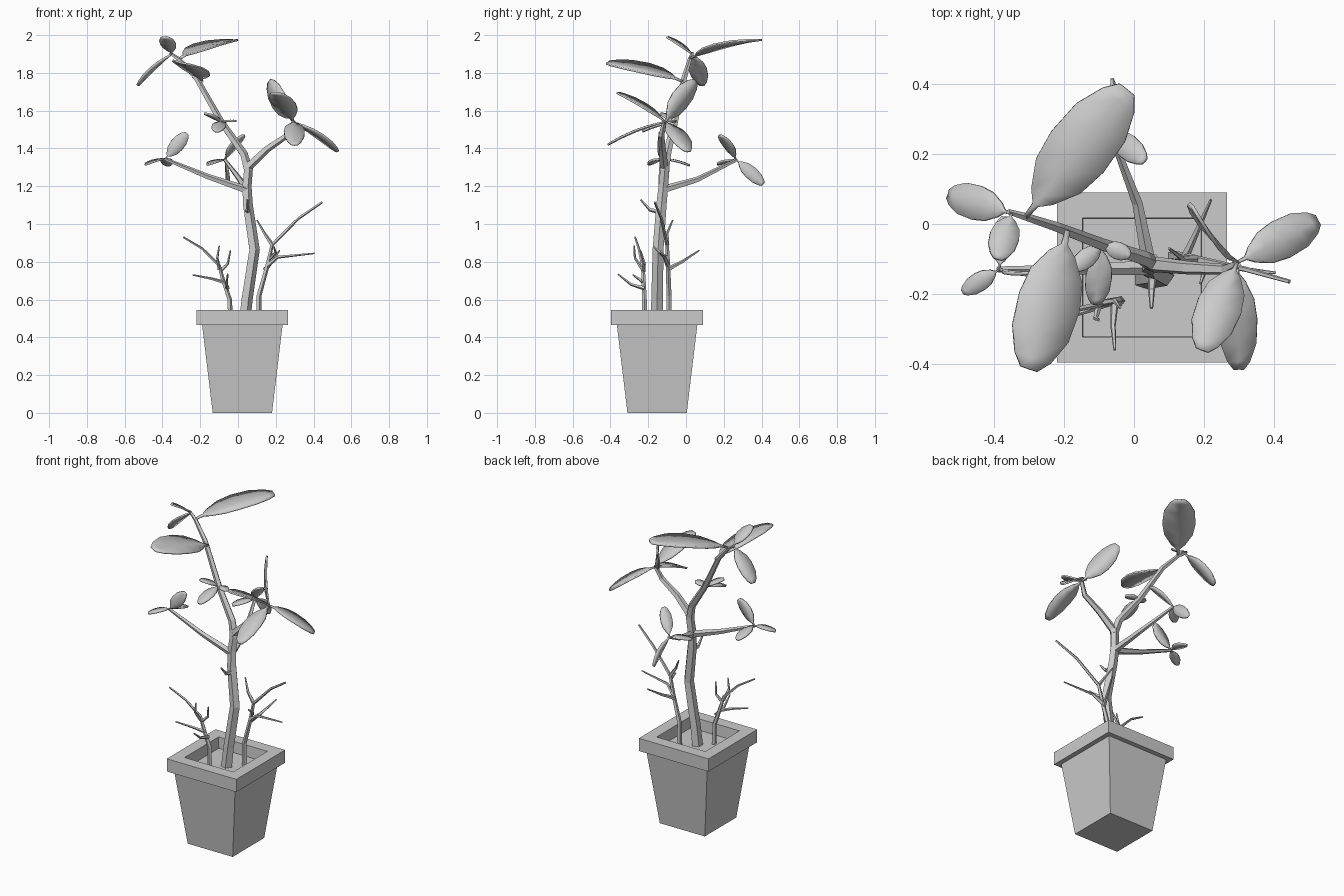
import bpy, bmesh, math
from mathutils import Vector

if "Cube" in bpy.data.objects:
    bpy.data.objects.remove(bpy.data.objects["Cube"])

grey = bpy.data.materials.new("pale_grey")
grey.diffuse_color = (0.6, 0.6, 0.6, 1)
grey.use_nodes = True
grey.node_tree.nodes["Principled BSDF"].inputs["Base Color"].default_value = grey.diffuse_color


def finish(name, bm):
    bmesh.ops.recalc_face_normals(bm, faces=bm.faces)
    me = bpy.data.meshes.new(name)
    bm.to_mesh(me)
    bm.free()
    me.materials.append(grey)
    ob = bpy.data.objects.new(name, me)
    bpy.context.collection.objects.link(ob)
    return ob


def loft(name, rings):
    """Skin closed rings of equal count, capping both ends."""
    bm = bmesh.new()
    vs = [[bm.verts.new(p) for p in r] for r in rings]
    n = len(vs[0])
    for a, b in zip(vs, vs[1:]):
        for i in range(n):
            j = (i + 1) % n
            bm.faces.new((a[i], a[j], b[j], b[i]))
    bm.faces.new(vs[0][::-1])
    bm.faces.new(vs[-1])
    return finish(name, bm)


def tube(name, pts, r0, r1, sides=5):
    """Faceted tapering branch along a path."""
    P = [Vector(p) for p in pts]
    rings = []
    d0 = (P[-1] - P[0]).normalized()
    ref = Vector((0, 1, 0)) if abs(d0.y) < 0.7 else Vector((1, 0, 0))
    for i, p in enumerate(P):
        d = (P[min(i + 1, len(P) - 1)] - P[max(i - 1, 0)]).normalized()
        u = d.cross(ref).normalized()
        v = d.cross(u)
        r = r0 + (r1 - r0) * i / (len(P) - 1)
        rings.append([p + r * (math.cos(a) * u + math.sin(a) * v)
                      for a in [2 * math.pi * (k + 0.5) / sides for k in range(sides)]])
    return loft(name, rings)


LEAF = [(0, .07), (.1, .1), (.17, .42), (.33, .85), (.52, 1), (.75, .93), (.92, .6), (1, .28)]


def leaf(name, base, tip, width, up=(0, 0, 1)):
    """Blunt oval leaf, gently arched and folded along the midrib."""
    b, t = Vector(base), Vector(tip)
    d = t - b
    side = d.cross(Vector(up)).normalized()
    n = side.cross(d).normalized()
    bm = bmesh.new()
    rows = []
    for s, w in LEAF:
        c = b + d * s + n * (0.2 * s * (1 - s) * d.length)
        h = side * (w * width / 2)
        rows.append([bm.verts.new(q) for q in (c - h, c - n * 0.05 * w * width, c + h)])
    for p, q in zip(rows, rows[1:]):
        for i in range(2):
            bm.faces.new((p[i], p[i + 1], q[i + 1], q[i]))
    ob = finish(name, bm)
    m = ob.modifiers.new("thickness", 'SOLIDIFY')
    m.thickness = 0.01
    m.offset = 0
    bpy.ops.object.select_all(action='DESELECT')
    ob.select_set(True)
    bpy.context.view_layer.objects.active = ob
    bpy.ops.object.shade_smooth_by_angle(angle=math.radians(35))


# square tapered pot with rim and soil floor
CX, CY = 0.023, -0.153
loft("pot", [[(CX + h * sx, CY + h * sy, z) for sx, sy in ((-1, -1), (1, -1), (1, 1), (-1, 1))]
             for h, z in ((.157, 0), (.213, .465), (.243, .465), (.243, .545), (.17, .545), (.167, .475))])

# trunk and main branches
fork = (.055, -.11, 1.31)
tube("trunk", [(.03, -.155, .46), (.045, -.153, .6), (.085, -.148, .865), (.05, -.13, 1.1),
               (.045, -.12, 1.2), fork], .034, .025)
tube("upper_left_branch", [(.055, -.115, 1.28), (.03, -.1, 1.37), (-.09, -.06, 1.54),
                           (-.22, -.01, 1.77), (-.31, .02, 1.87), (-.36, .035, 1.905)], .026, .008)
tube("right_branch", [(.05, -.115, 1.3), (.15, -.125, 1.395), (.26, -.13, 1.47), (.295, -.115, 1.545)], .024, .012)
tube("left_branch", [(.045, -.125, 1.18), (-.16, -.13, 1.25), (-.39, -.13, 1.345)], .022, .009)
tube("back_branch", [(.045, -.125, 1.18), (.01, .06, 1.235), (-.07, .27, 1.34)], .022, .009)
tube("trunk_stub", [(.055, -.13, 1.065), (.05, -.19, 1.075), (.05, -.24, 1.13)], .015, .005)

# right small stem with twigs
tube("right_stem", [(.11, -.09, .46), (.11, -.09, .62), (.155, -.095, .78), (.18, -.1, .89),
                    (.32, -.13, 1.03), (.445, -.165, 1.115)], .016, .006)
tube("right_stem_twig", [(.18, -.1, .89), (.14, -.1, .95), (.1, -.07, 1.02)], .012, .004)
tube("right_stem_twig", [(.155, -.095, .78), (.21, -.115, .825), (.405, -.14, .845)], .013, .004)
tube("right_stem_twig", [(.145, -.095, .76), (.18, -.02, .80), (.22, .07, .86)], .013, .004)
tube("right_stem_twig", [(.17, -.1, .82), (.2, -.14, .85), (.19, -.17, .88)], .011, .004)

# left small stem with twigs
tube("left_stem", [(-.04, -.22, .46), (-.045, -.22, .6), (-.085, -.225, .72), (-.1, -.23, .78),
                   (-.19, -.25, .87), (-.29, -.27, .93)], .015, .005)
tube("left_stem_twig", [(-.095, -.225, .75), (-.055, -.22, .79), (-.04, -.24, .86)], .011, .004)
tube("left_stem_twig", [(-.07, -.225, .69), (-.14, -.25, .71), (-.24, -.28, .73)], .011, .004)
tube("left_stem_twig", [(-.055, -.22, .66), (-.06, -.29, .68), (-.055, -.36, .735)], .012, .004)
tube("left_stem_twig", [(-.1, -.23, .76), (-.11, -.27, .82), (-.1, -.275, .885)], .01, .004)

# leaf clusters: node, then (tip, width, facing direction)
Z = (0, 0, 1)
clusters = {
    "crown_leaf": ((-.35, .03, 1.9), [
        ((-.53, .085, 1.735), .10, Z),
        ((-.39, -.10, 1.99), .085, Z)]),
    "large_back_leaf": ((-.31, .02, 1.875), [((-.02, .385, 1.975), .19, Z)]),
    "large_front_leaf": ((-.19, -.02, 1.755), [((-.30, -.415, 1.855), .185, (.25, 0, 1))]),
    "middle_leaf": ((-.09, -.06, 1.54), [
        ((-.11, -.23, 1.49), .075, Z),
        ((-.175, -.13, 1.585), .055, Z),
        ((-.01, -.09, 1.545), .05, Z)]),
    "right_leaf": ((.295, -.11, 1.54), [
        ((.525, .01, 1.385), .115, Z),
        ((.195, -.36, 1.695), .13, Z),
        ((.30, -.415, 1.42), .11, Z),
        ((.165, .05, 1.755), .12, (-.77, -.64, 0))]),
    "left_leaf": ((-.385, -.13, 1.345), [
        ((-.49, -.195, 1.315), .055, Z),
        ((-.27, -.14, 1.48), .075, (0, -1, .1)),
        ((-.37, .02, 1.31), .065, Z)]),
    "back_leaf": ((-.07, .265, 1.34), [
        ((.03, .18, 1.47), .07, Z),
        ((-.06, .41, 1.21), .07, (1, 0, .3)),
        ((-.16, .17, 1.315), .06, Z)]),
}
for name, (node, leaves) in clusters.items():
    for tip, width, up in leaves:
        leaf(name, node, tip, width, up)
